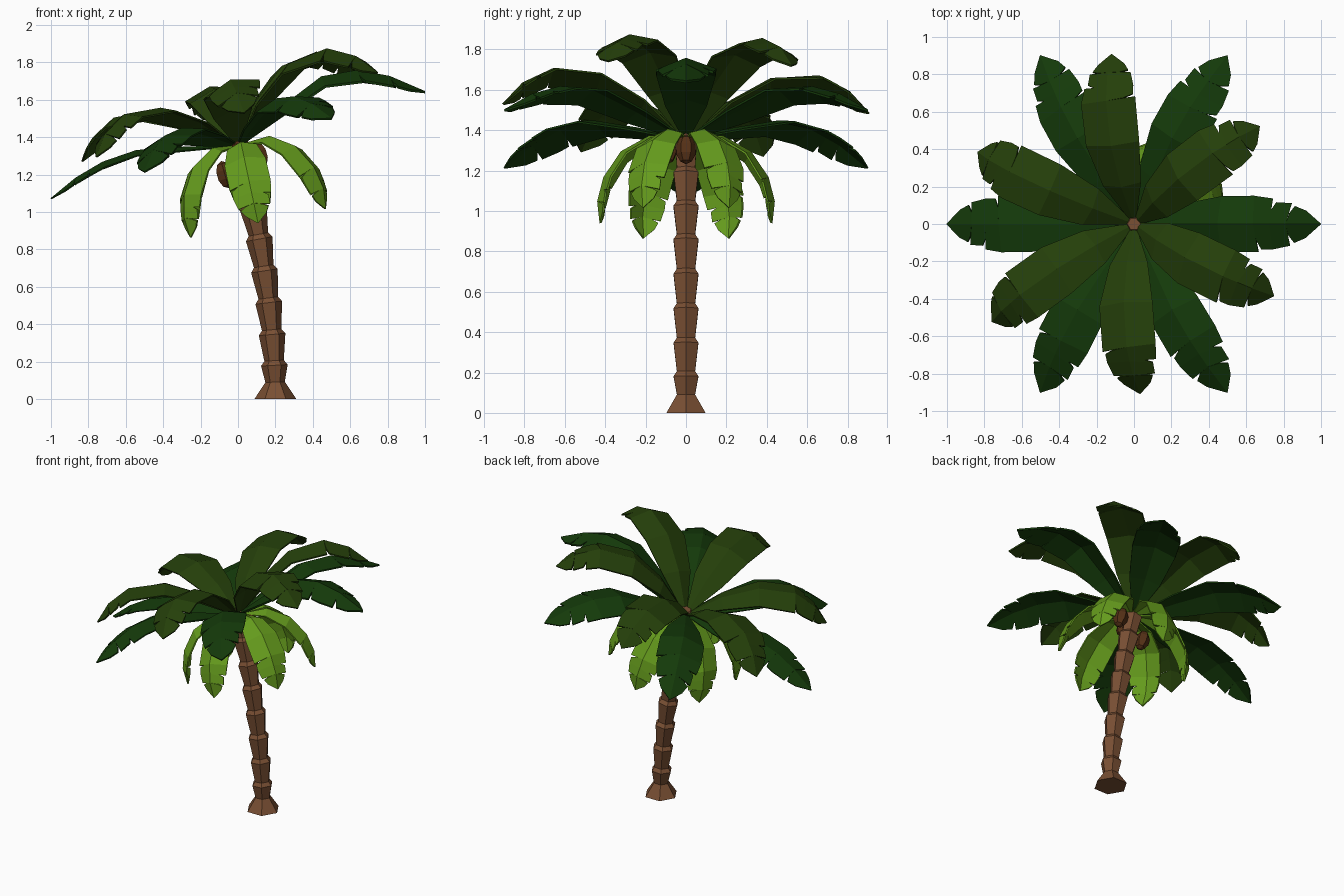
import bpy, bmesh, math
from mathutils import Vector, Matrix

if "Cube" in bpy.data.objects:
    bpy.data.objects.remove(bpy.data.objects["Cube"])


def crown(x, z, tilt):
    return Matrix.Translation((x, 0, z)) @ Matrix.Rotation(math.radians(-tilt), 4, 'Y')


CROWN = crown(0, 1.355, 15.9)


def material(name, rgb):
    m = bpy.data.materials.new(name)
    m.diffuse_color = (*rgb, 1)
    m.use_nodes = True
    m.node_tree.nodes["Principled BSDF"].inputs["Base Color"].default_value = m.diffuse_color
    return m


dark = material("dark_green", (0.007, 0.042, 0.003))
olive = material("olive_green", (0.018, 0.050, 0.003))
light = material("light_green", (0.13, 0.33, 0.012))
bark = material("bark", (0.19, 0.078, 0.033))
nut = material("nut_brown", (0.09, 0.03, 0.008))


def to_mesh(bm, name, mat):
    bmesh.ops.recalc_face_normals(bm, faces=bm.faces)
    me = bpy.data.meshes.new(name)
    bm.to_mesh(me)
    bm.free()
    me.materials.append(mat)
    return me


def add(name, me, matrix=Matrix()):
    ob = bpy.data.objects.new(name, me)
    bpy.context.collection.objects.link(ob)
    ob.matrix_world = matrix
    return ob


# Leaf outline: (midrib station, edge station, half width); repeated midrib stations make notches
SIDE_A = [(0, 0, .02), (1, 1, .105), (2, 2, .147), (3, 3, .15), (3.5, 3.62, .135),
          (3.5, 3.56, .075), (3.5, 3.72, .115), (4, 4.2, .11), (4, 4.12, .06),
          (4, 4.28, .095), (4.5, 4.6, .07), (5, 5, 0)]
SIDE_B = [(0, 0, .02), (1, 1, .105), (2, 2, .147), (3, 3.15, .148), (3, 3.08, .085),
          (3, 3.24, .135), (3.5, 3.6, .135), (4, 4.15, .115), (4, 4.08, .06),
          (4, 4.26, .10), (4.5, 4.57, .075), (5, 5, 0)]


def leaf_mesh(name, profile, width, drop, mat):
    def rib(s):
        i = min(int(s), len(profile) - 2)
        a, b = Vector(profile[i]), Vector(profile[i + 1])
        return a.lerp(b, s - i)

    def point(s, w, side):
        p = rib(s)
        d = (rib(min(s + .5, 5)) - rib(max(s - .5, 0))).normalized()
        p = p + Vector((d.y, -d.x)) * w * drop      # edges sag below the midrib
        return Vector((p.x, side * w, p.y))

    bm = bmesh.new()
    for side, outline in ((1, SIDE_A), (-1, SIDE_B)):
        for (m0, e0, w0), (m1, e1, w1) in zip(outline, outline[1:]):
            if m0 == m1 and w1 < w0:                # cut going in to the notch
                continue
            pts = [point(m0, 0, side)]
            if m1 != m0:
                pts.append(point(m1, 0, side))
            if w1 > 0:
                pts.append(point(e1, w1 * width, side))
            pts.append(point(e0, w0 * width, side))
            bm.faces.new([bm.verts.new(p) for p in pts])
    bmesh.ops.remove_doubles(bm, verts=bm.verts, dist=1e-4)
    return to_mesh(bm, name, mat)


def leaf_ring(name, me, start, frame, lift=0.0, power=1):
    # lift: leaves on the raised side arch a little higher than those on the low side
    for i in range(6):
        a = math.radians(start + 60 * i)
        arch = Matrix.Diagonal((1, 1, 1 + lift * math.cos(a) ** power, 1))
        ob = add(f"{name}_{i + 1}", me, frame @ Matrix.Rotation(a, 4, 'Z') @ arch)
        s = ob.modifiers.new("thickness", 'SOLIDIFY')
        s.thickness = 0.01
        s.offset = 0


# Three rings of leaves, (radius, height) midrib profiles in the tilted crown frame
leaf_ring("middle_leaf", leaf_mesh("middle_leaf", [
    (.03, .01), (.28, .10), (.53, .175), (.72, .16), (.88, .10), (1.04, 0)],
    1, .28, dark), 0, CROWN, .3, 3)
leaf_ring("upper_leaf", leaf_mesh("upper_leaf", [
    (.03, .02), (.20, .19), (.42, .322), (.66, .343), (.81, .267), (.91, .156)],
    1, .28, olive), 35, CROWN, .07)
leaf_ring("hanging_leaf", leaf_mesh("hanging_leaf", [
    (.03, .0), (.18, .01), (.32, -.07), (.405, -.20), (.435, -.32), (.423, -.43)],
    .75, .35, light), 30, crown(.018, 1.36, 12))

# Trunk: six-sided stacked segments, each flaring upward, along a leaning curve
rings = [(0, .112), (.09, .052)]
for z in (.18, .345, .515, .685, .855, 1.02, 1.185):
    rings += [(z, .071), (z + .025, .052)]
rings += [(1.34, .062), (1.39, .035)]
bm = bmesh.new()
loops = []
for z, r in rings:
    x = .2 - .2 * min(z / 1.38, 1) ** 1.75
    slope = -.265 * (z / 1.38) ** .8 if z > 0 else 0
    loop = []
    for k in range(6):
        a = k * math.pi / 3
        dx = r * math.cos(a)
        loop.append(bm.verts.new((x + dx, r * math.sin(a), z - slope * dx)))
    loops.append(loop)
for lo, hi in zip(loops, loops[1:]):
    for k in range(6):
        n = (k + 1) % 6
        bm.faces.new((lo[k], lo[n], hi[n], hi[k]))
bm.faces.new(loops[0][::-1])
bm.faces.new(loops[-1])
add("trunk", to_mesh(bm, "trunk", bark))

# Coconuts under the crown
bm = bmesh.new()
bmesh.ops.create_uvsphere(bm, u_segments=6, v_segments=5, radius=1)
coconut = to_mesh(bm, "coconut", nut)
for i, (ang, r, h) in enumerate(((0, .095, -.08), (180, .11, -.13), (270, .09, -.05))):
    add(f"coconut_{i + 1}", coconut,
        CROWN @ Matrix.Rotation(math.radians(ang), 4, 'Z')
        @ Matrix.Translation((r, 0, h))
        @ Matrix.Diagonal((.05, .05, .075, 1)))
